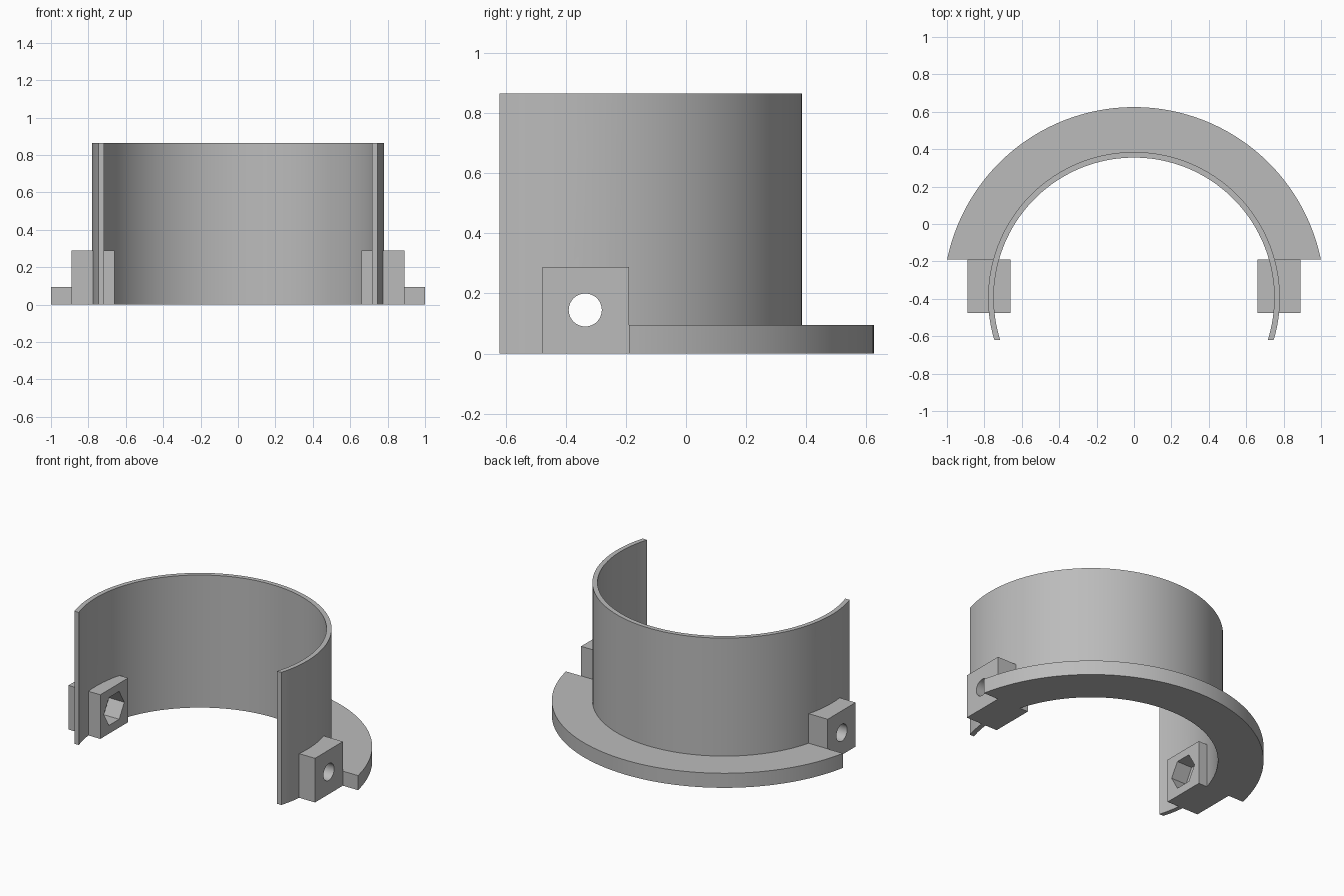
import bpy
import bmesh
from math import asin, cos, sin, pi
from mathutils import Matrix

CENTRE_Y = -0.395          # axis of the collar
LUG_Y, LUG_Z = -0.335, 0.145

default = bpy.data.objects.get("Cube")
if default:
    bpy.data.objects.remove(default, do_unlink=True)

grey = bpy.data.materials.new("plain grey")
grey.use_nodes = True
colour = (0.5, 0.5, 0.5, 1)
grey.diffuse_color = colour
grey.node_tree.nodes["Principled BSDF"].inputs["Base Color"].default_value = colour


def make_object(name, bm):
    bmesh.ops.recalc_face_normals(bm, faces=bm.faces)
    mesh = bpy.data.meshes.new(name)
    bm.to_mesh(mesh)
    bm.free()
    mesh.materials.append(grey)
    obj = bpy.data.objects.new(name, mesh)
    bpy.context.collection.objects.link(obj)
    return obj


def arc(radius, cut_y, steps=96):
    """Arc over the back, ending on the line y = cut_y at both sides."""
    start = asin((cut_y - CENTRE_Y) / radius)
    angles = [start + (pi - 2 * start) * i / steps for i in range(steps + 1)]
    return [(radius * cos(a), CENTRE_Y + radius * sin(a), 0) for a in angles]


def arc_band(name, inner, outer, cut_y, height):
    bm = bmesh.new()
    rows = [[bm.verts.new(p) for p in arc(r, cut_y)] for r in (inner, outer)]
    a, b = rows
    for i in range(len(a) - 1):
        bm.faces.new((a[i], b[i], b[i + 1], a[i + 1]))
    top = bmesh.ops.extrude_face_region(bm, geom=bm.faces[:])
    verts = [v for v in top["geom"] if isinstance(v, bmesh.types.BMVert)]
    bmesh.ops.translate(bm, verts=verts, vec=(0, 0, height))
    return make_object(name, bm)


def box(name, low, high):
    bm = bmesh.new()
    bmesh.ops.create_cube(bm, size=1)
    for v in bm.verts:
        v.co = [h if c > 0 else l for c, l, h in zip(v.co, low, high)]
    return make_object(name, bm)


def cross_prism(name, sides, radius, length):
    """Prism lying along x through both lugs."""
    bm = bmesh.new()
    bmesh.ops.create_cone(bm, cap_ends=True, segments=sides, radius1=radius,
                          radius2=radius, depth=length)
    bm.transform(Matrix.Translation((0, LUG_Y, LUG_Z)) @ Matrix.Rotation(pi / 2, 4, "Y"))
    obj = make_object(name, bm)
    obj.hide_render = True
    return obj


# Collar wall and its base flange
collar = arc_band("collar_wall", 0.75, 0.78, -0.62, 0.865)
flange = arc_band("base_flange", 0.752, 1.02, -0.19, 0.095)

# Clamp lugs on both sides
left_lug = box("left_lug", (0.66, -0.477, 0), (0.89, -0.19, 0.288))
right_lug = box("right_lug", (-0.89, -0.477, 0), (-0.66, -0.19, 0.288))

# Bolt holes and the hexagonal nut pockets on the inner faces
cutters = [cross_prism("bolt_hole_cutter", 48, 0.055, 2.2),
           cross_prism("nut_pocket_cutter", 6, 0.105, 1.54)]
for part in (collar, left_lug, right_lug):
    bpy.context.view_layer.objects.active = part
    for cutter in cutters:
        mod = part.modifiers.new("cut", "BOOLEAN")
        mod.object = cutter
        mod.operation = "DIFFERENCE"
        mod.solver = "EXACT"
        bpy.ops.object.modifier_apply(modifier=mod.name)
for cutter in cutters:
    bpy.data.objects.remove(cutter, do_unlink=True)

# Smooth the round surfaces, keep the edges sharp
bpy.ops.object.select_all(action="DESELECT")
for part in (collar, flange, left_lug, right_lug):
    part.select_set(True)
bpy.context.view_layer.objects.active = collar
bpy.ops.object.shade_smooth_by_angle(angle=pi / 6)
